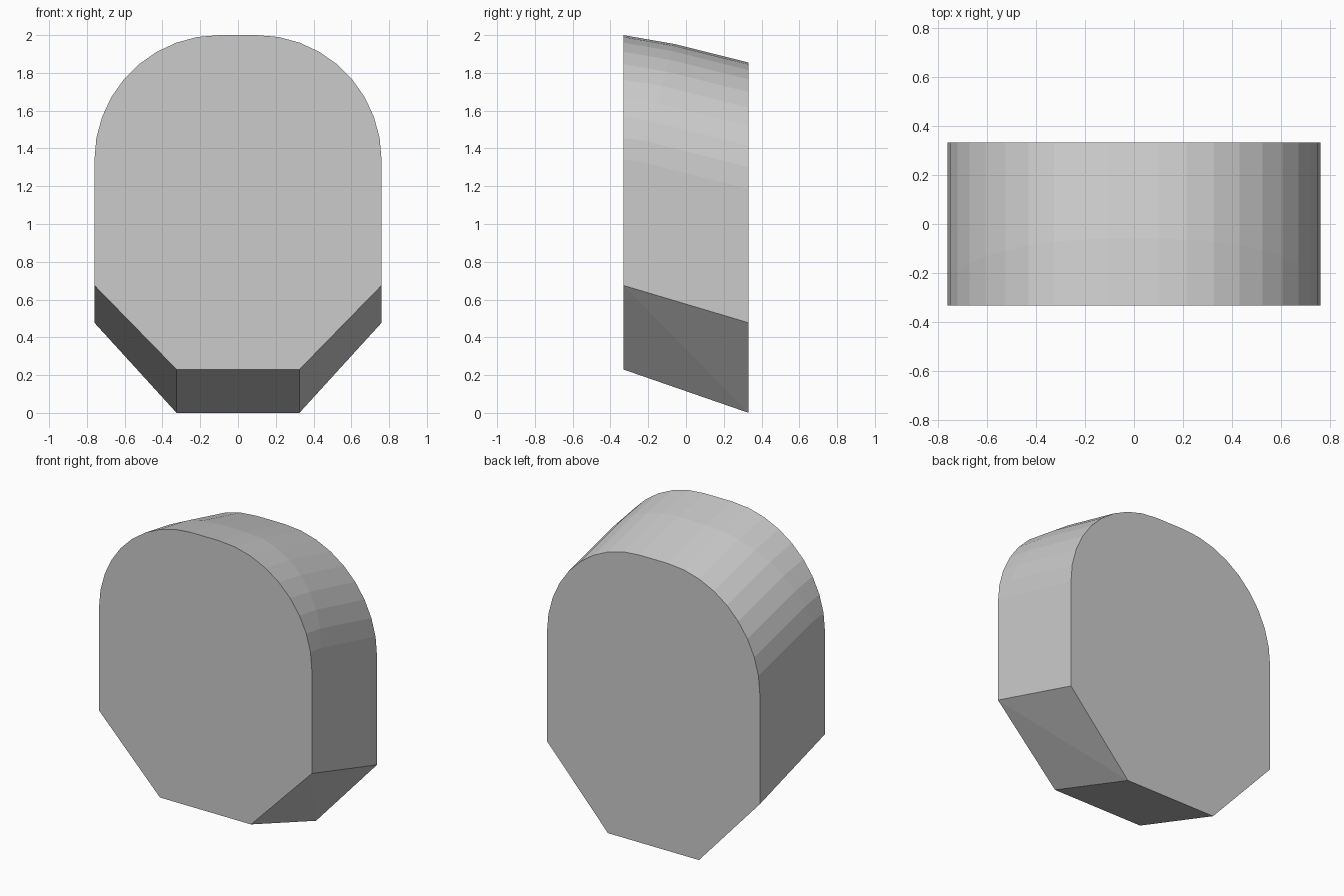
import bpy, bmesh, math

if "Cube" in bpy.data.objects:
    bpy.data.objects.remove(bpy.data.objects["Cube"])

D = 0.332          # half depth
W = 0.76           # half width
FLAT = 0.10        # half of the flat crown
STEPS = 9          # facets per rounded corner
bm = bmesh.new()


def arch(z_side, z_top, y_at):
    """Rounded upper outline from right side, over the crown, to left side."""
    right = []
    for i in range(STEPS + 1):
        a = math.pi / 2 * i / STEPS
        right.append((FLAT + (W - FLAT) * math.cos(a), y_at(math.sin(a)),
                      z_side + (z_top - z_side) * math.sin(a)))
    left = [(-x, y, z) for x, y, z in reversed(right)]
    return right + left


def mid_y(s):
    return -0.06 - 0.2 * (1 - s)


# Arches: front, slightly crowned middle, back
front = arch(1.34, 2.0, lambda s: -D)
back = arch(1.185, 1.855, lambda s: D)
middle = []
for f, b, m in zip(front, back, arch(1, 2, mid_y)):
    t = (m[1] + D) / (2 * D)
    middle.append((f[0], m[1], f[2] + (b[2] - f[2]) * t + 0.012))

rings = [[bm.verts.new(p) for p in ring] for ring in (front, middle, back)]
for r0, r1 in zip(rings, rings[1:]):
    for i in range(len(r0) - 1):
        bm.faces.new((r0[i], r0[i + 1], r1[i + 1], r1[i]))

# Chamfered lower outline, left to right
lower_f = [bm.verts.new((x, -D, z)) for x, z in
           ((-W, 0.675), (-0.325, 0.23), (0.325, 0.23), (W, 0.675))]
lower_b = [bm.verts.new((x, D, z)) for x, z in
           ((-W, 0.477), (-0.325, 0.0), (0.325, 0.0), (W, 0.477))]
bm.faces.new((lower_f[1], lower_f[2], lower_b[2], lower_b[1]))
for top, bot in ((0, 1), (3, 2)):
    bm.faces.new((lower_f[top], lower_f[bot], lower_b[bot]))
    bm.faces.new((lower_f[top], lower_b[bot], lower_b[top]))

# Straight sides and the front and back faces
for end, low in ((0, 3), (-1, 0)):
    bm.faces.new([lower_f[low]] + [r[end] for r in rings] + [lower_b[low]])
bm.faces.new(rings[0] + lower_f)
bm.faces.new(rings[2] + lower_b)

bmesh.ops.recalc_face_normals(bm, faces=bm.faces[:])
mesh = bpy.data.meshes.new("rounded_block")
bm.to_mesh(mesh)
bm.free()
bpy.context.collection.objects.link(bpy.data.objects.new("rounded_block", mesh))
